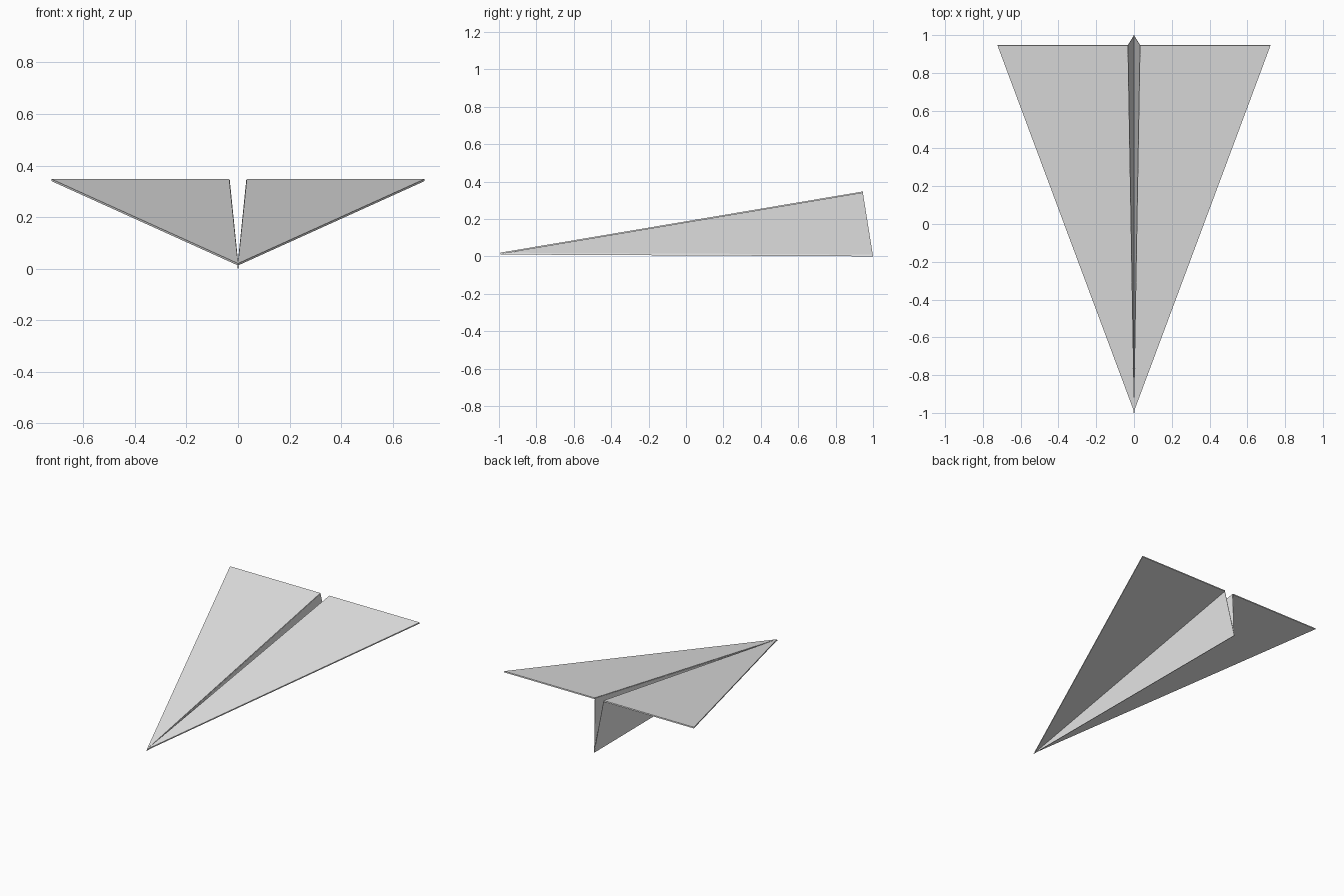
import bpy
from mathutils import Vector

if "Cube" in bpy.data.objects:
    bpy.data.objects.remove(bpy.data.objects["Cube"], do_unlink=True)

# One plain paper colour
paper = bpy.data.materials.new("grey_paper")
paper.use_nodes = True
paper.diffuse_color = (0.8, 0.8, 0.8, 1)
paper.node_tree.nodes["Principled BSDF"].inputs["Base Color"].default_value = (0.8, 0.8, 0.8, 1)


def sheet(name, corners, shift):
    """Triangular sheet of paper, thickened along the shift vector."""
    top = [Vector(c) for c in corners]
    verts = top + [c + Vector(shift) for c in top]
    faces = [(0, 1, 2), (5, 4, 3)]
    faces += [(i, i + 3, (i + 1) % 3 + 3, (i + 1) % 3) for i in range(3)]
    normal = (top[1] - top[0]).cross(top[2] - top[0])
    if normal.dot(Vector(shift)) > 0:      # keep faces pointing outwards
        faces = [f[::-1] for f in faces]
    mesh = bpy.data.meshes.new(name)
    mesh.from_pydata(verts, [], faces)
    mesh.materials.append(paper)
    obj = bpy.data.objects.new(name, mesh)
    bpy.context.collection.objects.link(obj)
    return obj


for side, s in (("left", 1), ("right", -1)):
    # Wing, rising from the nose to a straight rear edge
    sheet(side + "_wing",
          [(0, -0.992, 0.02), (s * 0.723, 0.946, 0.347), (s * 0.034, 0.946, 0.347)],
          (0, 0.0015, -0.008))
    # Keel wall, from the wing fold down to the shared bottom crease
    sheet(side + "_keel",
          [(0, -1, 0.01), (s * 0.034, 0.945, 0.344), (0, 1, 0)],
          (-s * 0.002, 0, 0))
